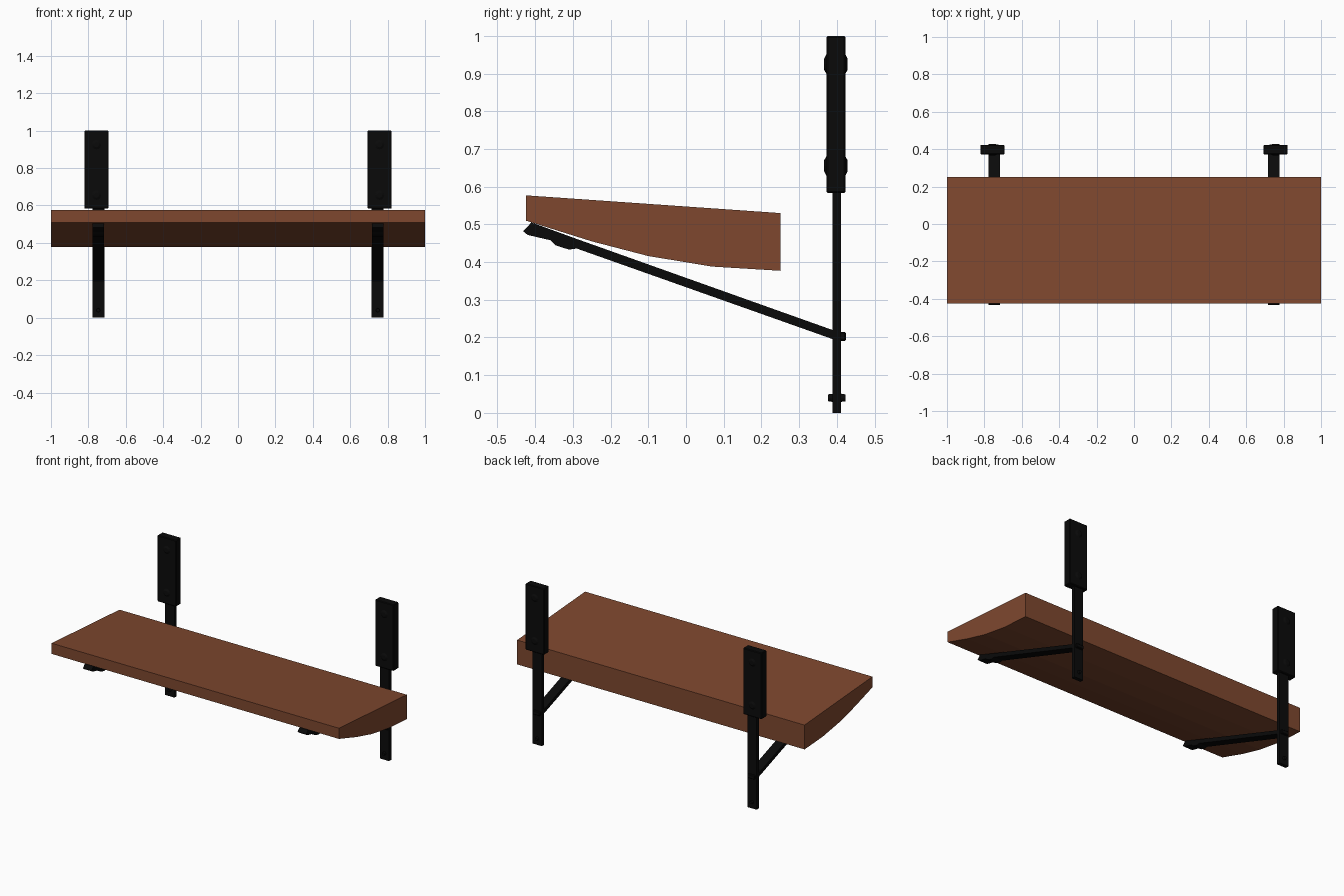
import bpy
import bmesh
import math
from mathutils import Vector, Matrix

cube = bpy.data.objects.get("Cube")
if cube:
    bpy.data.objects.remove(cube, do_unlink=True)


def make_material(name, colour):
    mat = bpy.data.materials.new(name)
    mat.use_nodes = True
    mat.diffuse_color = colour
    bsdf = mat.node_tree.nodes["Principled BSDF"]
    bsdf.inputs["Base Color"].default_value = colour
    bsdf.inputs["Roughness"].default_value = 0.7
    return mat


wood = make_material("brown wood", (0.21, 0.064, 0.028, 1))
metal = make_material("black metal", (0.003, 0.003, 0.003, 1))


def finish(name, bm, mat, bevel=0):
    bmesh.ops.recalc_face_normals(bm, faces=bm.faces)
    mesh = bpy.data.meshes.new(name)
    bm.to_mesh(mesh)
    bm.free()
    mesh.materials.append(mat)
    obj = bpy.data.objects.new(name, mesh)
    bpy.context.collection.objects.link(obj)
    if bevel:
        mod = obj.modifiers.new("Bevel", 'BEVEL')
        mod.width = bevel
        mod.segments = 1
    return obj


def extrude_profile(name, points, x, width, mat, bevel=0):
    """Sweep a side profile of (y, z) points along x."""
    bm = bmesh.new()
    face = bm.faces.new([bm.verts.new((x - width / 2, y, z)) for y, z in points])
    swept = bmesh.ops.extrude_face_region(bm, geom=[face])["geom"]
    verts = [v for v in swept if isinstance(v, bmesh.types.BMVert)]
    bmesh.ops.translate(bm, verts=verts, vec=(width, 0, 0))
    return finish(name, bm, mat, bevel)


def box(name, centre, size, mat, bevel=0):
    bm = bmesh.new()
    bmesh.ops.create_cube(bm, size=1)
    bmesh.ops.scale(bm, verts=bm.verts, vec=size)
    bmesh.ops.translate(bm, verts=bm.verts, vec=centre)
    return finish(name, bm, mat, bevel)


def bolt(name, centre, radius, tip_radius, depth, facing):
    """Tapered bolt head pointing along y."""
    bm = bmesh.new()
    turn = Matrix.Rotation(-facing * math.pi / 2, 4, 'X')
    bmesh.ops.create_cone(bm, cap_ends=True, segments=12, radius1=radius,
                          radius2=tip_radius, depth=depth,
                          matrix=Matrix.Translation(Vector(centre)) @ turn)
    return finish(name, bm, metal)


# Wedge shaped board with a bowed underside
extrude_profile("shelf_board", [
    (-0.425, 0.577), (0.25, 0.53), (0.25, 0.377), (0.07, 0.388),
    (-0.1, 0.416), (-0.25, 0.455), (-0.425, 0.51)], 0, 2, wood)

# Strut side profile with the hooked clamp at the front end
strut_profile = [
    (0.405, 0.19), (0.405, 0.214), (-0.3, 0.465), (-0.41, 0.505),
    (-0.432, 0.482), (-0.42, 0.472), (-0.36, 0.458), (-0.345, 0.444),
    (-0.31, 0.433), (-0.29, 0.436)]

for side, label in ((1, "left"), (-1, "right")):
    x = side * 0.747
    head_x = side * 0.757
    # Upright with its wider upper sleeve
    box(f"{label}_post", (x, 0.4, 0.3), (0.064, 0.022, 0.6), metal)
    box(f"{label}_sleeve", (head_x, 0.3975, 0.7915), (0.13, 0.051, 0.417), metal, 0.004)
    for z, level in ((0.925, "upper"), (0.655, "lower")):
        for facing, end in ((1, "back"), (-1, "front")):
            bolt(f"{label}_{level}_{end}_bolt", (head_x, 0.3975 + facing * 0.028, z),
                 0.027, 0.014, 0.007, facing)
    # Support strut and its hinge
    extrude_profile(f"{label}_strut", strut_profile, x, 0.06, metal)
    box(f"{label}_hinge", (x, 0.406, 0.203), (0.05, 0.036, 0.024), metal, 0.003)
    # Foot bolt through the post
    for facing, end in ((1, "back"), (-1, "front")):
        bolt(f"{label}_foot_{end}_bolt", (x, 0.4 + facing * 0.017, 0.04),
             0.011, 0.009, 0.013, facing)
